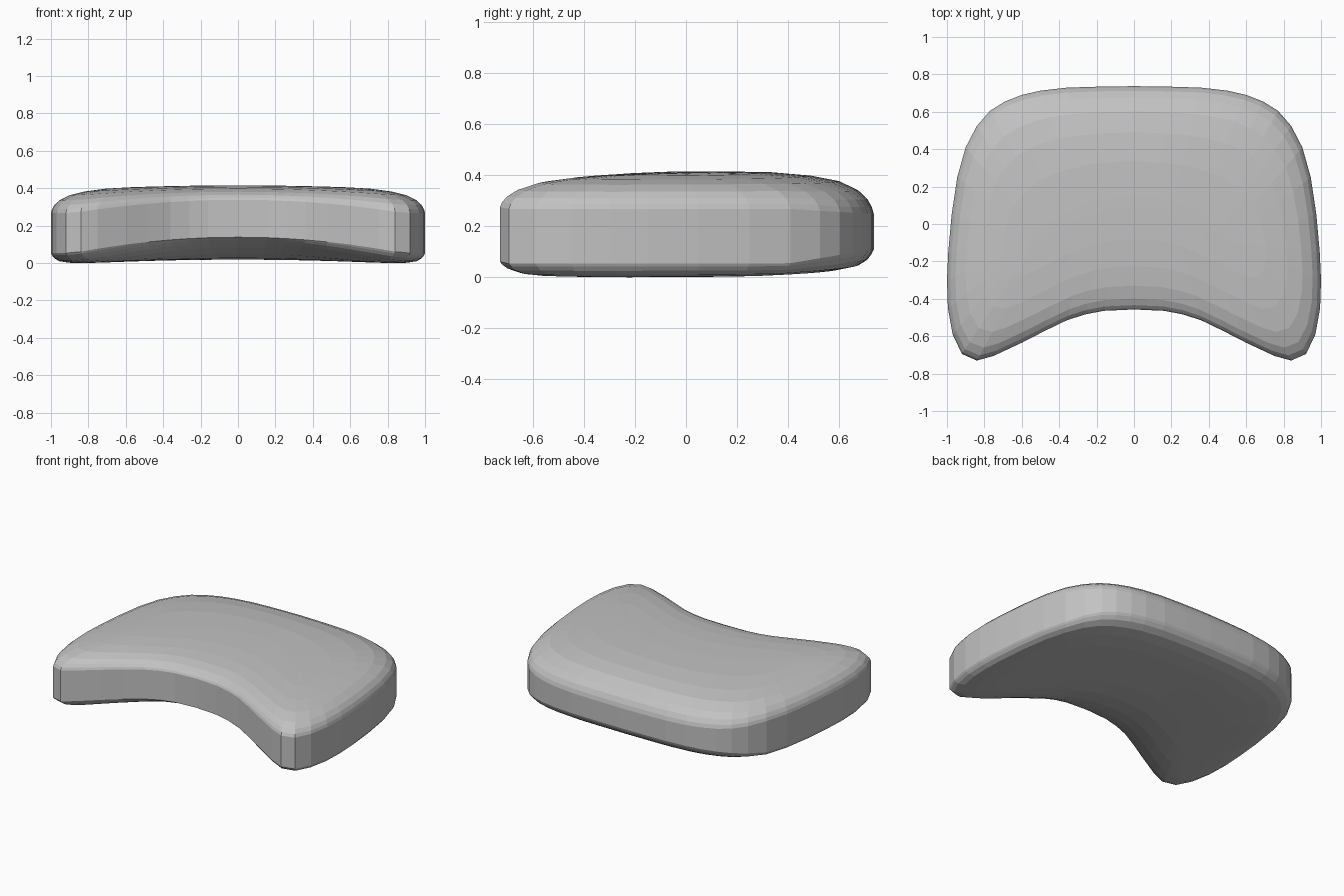
import bpy
import bmesh

cube = bpy.data.objects.get("Cube")
if cube:
    bpy.data.objects.remove(cube, do_unlink=True)

# Half outline from the back centre, round the left corner and tip, to the notch
HALF = [(0, .737), (.2, .734), (.36, .729), (.5, .713), (.6, .69), (.69, .655),
        (.77, .605), (.84, .525), (.9, .41), (.945, .25), (.975, .05),
        (.993, -.15), (1, -.3), (.995, -.45), (.97, -.59), (.92, -.695),
        (.84, -.73), (.75, -.705), (.6, -.635), (.48, -.573), (.36, -.515),
        (.26, -.483), (.16, -.464), (0, -.457)]
NOTCH_START = 16
outline = [(x, y, i >= NOTCH_START) for i, (x, y) in enumerate(HALF)]
outline += [(-x, y, n) for x, y, n in reversed(outline[1:-1])]

# Each ring: (inset towards the spine, share of the way to the full height)
TOP = [(0, 0), (.012, .16), (.04, .35), (.1, .56), (.22, .77),
       (.4, .9), (.65, .98), (.95, 1)]
BOTTOM = [(.95, 1), (.65, 1), (.4, .97), (.22, .87), (.1, .7),
          (.04, .44), (.012, .18), (0, 0)]


def ring_point(x, y, in_notch, inset, share, upper):
    """Point on the cushion skin, inset from the outline to a curved spine."""
    cx = .55 * x
    cy = .12 - .22 * x * x
    px = x + (cx - x) * inset
    py = y + (cy - y) * inset
    notch = max(0, 1 - (x / .88) ** 2) if in_notch else 0
    back = max(0, (y - .4) / .33)
    if upper:
        edge = .27 + .07 * notch - .02 * back
        crown = .417 - .03 * px * px
    else:
        edge = .055 + .085 * notch + .055 * back
        crown = .02 - .03 * px * px
        # The underside climbs gently towards the notch
        gentle = 1 - (1 - inset) ** 2.5
        share += (gentle - share) * notch
    return px, py, edge + (crown - edge) * share


# Cushion body: stacked rings from the underside to the crown
bm = bmesh.new()
rings = []
for profile, upper in ((BOTTOM, False), (TOP, True)):
    for inset, share in profile:
        rings.append([bm.verts.new(ring_point(*p, inset, share, upper))
                      for p in outline])
count = len(outline)
for low, high in zip(rings, rings[1:]):
    for i in range(count):
        j = (i + 1) % count
        bm.faces.new((low[i], low[j], high[j], high[i]))
caps = [bm.faces.new(rings[0]), bm.faces.new(rings[-1])]
bmesh.ops.triangulate(bm, faces=caps)
bmesh.ops.recalc_face_normals(bm, faces=bm.faces)

# Rest the cushion on the floor
lowest = min(v.co.z for v in bm.verts)
bmesh.ops.translate(bm, verts=bm.verts, vec=(0, 0, -lowest))

mesh = bpy.data.meshes.new("cushion")
bm.to_mesh(mesh)
bm.free()

# Plain grey material
grey = bpy.data.materials.new("grey")
grey.use_nodes = True
colour = (.54, .54, .54, 1)
grey.diffuse_color = colour
grey.node_tree.nodes["Principled BSDF"].inputs["Base Color"].default_value = colour
mesh.materials.append(grey)

cushion = bpy.data.objects.new("cushion", mesh)
bpy.context.scene.collection.objects.link(cushion)
